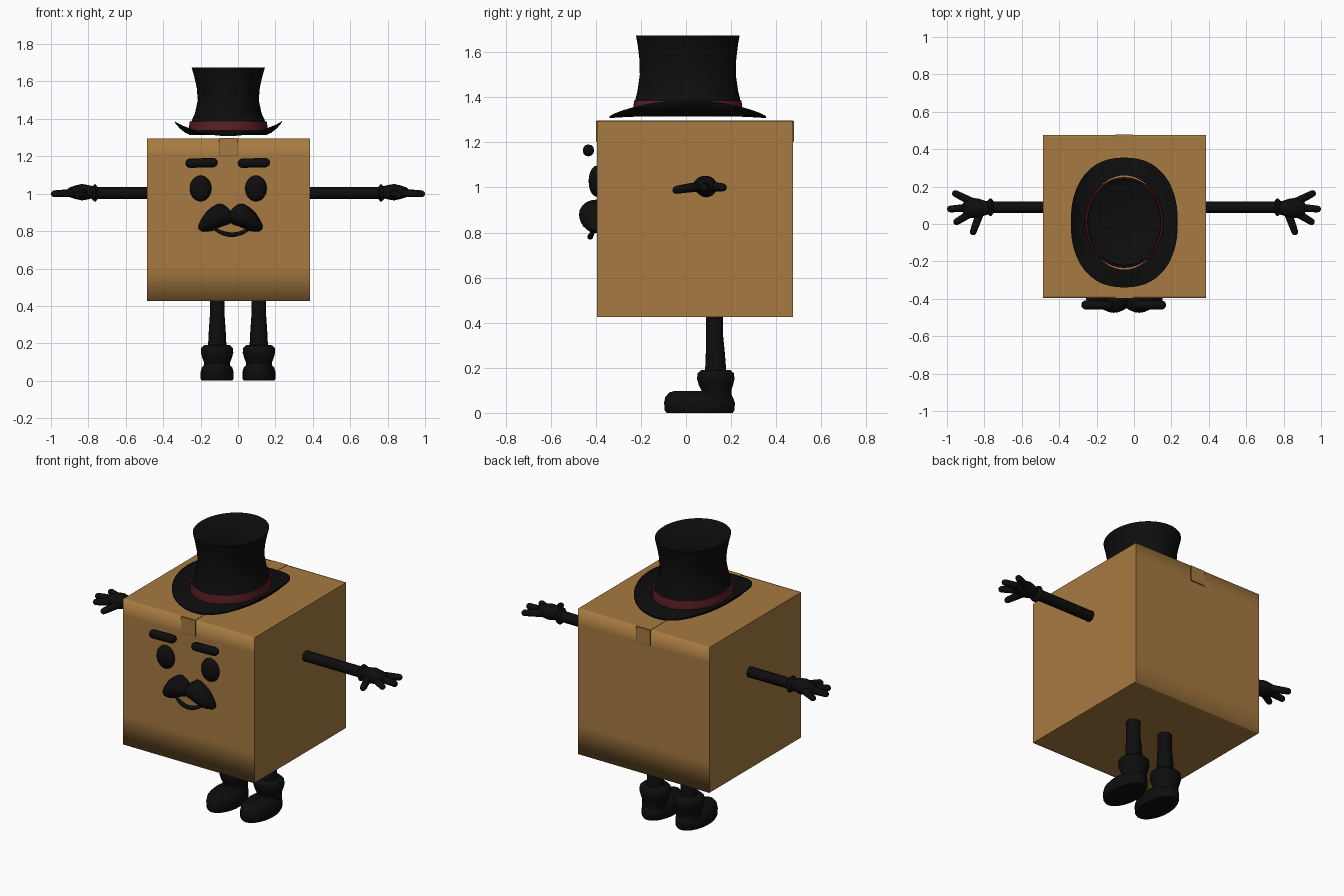
import bpy, bmesh, math
from mathutils import Vector

cube = bpy.data.objects.get("Cube")
if cube:
    bpy.data.objects.remove(cube, do_unlink=True)


def material(name, rgb):
    m = bpy.data.materials.new(name)
    m.use_nodes = True
    m.diffuse_color = (*rgb, 1)
    bsdf = next(n for n in m.node_tree.nodes if n.type == 'BSDF_PRINCIPLED')
    bsdf.inputs["Base Color"].default_value = (*rgb, 1)
    bsdf.inputs["Roughness"].default_value = 0.8
    return m


CARD = material("cardboard", (0.38, 0.195, 0.052))
EDGE = material("dark cardboard", (0.12, 0.06, 0.02))
BLACK = material("soft black", (0.004, 0.004, 0.004))
RED = material("dark red ribbon", (0.1, 0.014, 0.016))


def finish(name, bm, mat, smooth=True):
    bmesh.ops.recalc_face_normals(bm, faces=bm.faces)
    me = bpy.data.meshes.new(name)
    bm.to_mesh(me)
    bm.free()
    me.materials.append(mat)
    ob = bpy.data.objects.new(name, me)
    bpy.context.collection.objects.link(ob)
    if smooth:
        bpy.ops.object.select_all(action='DESELECT')
        ob.select_set(True)
        bpy.context.view_layer.objects.active = ob
        bpy.ops.object.shade_smooth_by_angle(angle=math.radians(50))
    return ob


def bridge(bm, a, b):
    n = len(a)
    for i in range(n):
        bm.faces.new((a[i], a[(i + 1) % n], b[(i + 1) % n], b[i]))


def loft(name, rings, mat=BLACK, sides=20, caps=True):
    """Elliptic rings (x, y, z, radius_u, radius_v) joined along their path."""
    bm = bmesh.new()
    centres = [Vector(r[:3]) for r in rings]
    loops = []
    for i, (c, r) in enumerate(zip(centres, rings)):
        n = (centres[min(i + 1, len(rings) - 1)] - centres[max(i - 1, 0)]).normalized()
        u, v = Vector((1, 0, 0)), Vector((0, 1, 0))
        if abs(n.z) < 0.8:
            v = Vector((0, 0, 1))
            u = v.cross(n).normalized()
        loops.append([bm.verts.new(c + u * r[3] * math.cos(a) + v * r[4] * math.sin(a))
                      for a in (2 * math.pi * k / sides for k in range(sides))])
    for a, b in zip(loops, loops[1:]):
        bridge(bm, a, b)
    if caps:
        bm.faces.new(loops[0])
        bm.faces.new(loops[-1])
    return finish(name, bm, mat)


def rod(name, start, end, r0, r1, sides=12):
    """Round-ended straight rod."""
    a, b = Vector(start), Vector(end)
    d = (b - a).normalized()
    rings = [(*(a - d * r0 * math.sin(t)), r0 * math.cos(t), r0 * math.cos(t)) for t in (1.45, 1.0, 0.5, 0)]
    rings += [(*(b + d * r1 * math.sin(t)), r1 * math.cos(t), r1 * math.cos(t)) for t in (0, 0.5, 1.0, 1.45)]
    return loft(name, rings, sides=sides)


def ellipsoid(name, centre, radii):
    bm = bmesh.new()
    bmesh.ops.create_uvsphere(bm, u_segments=24, v_segments=14, radius=1)
    for v in bm.verts:
        v.co = Vector(c + p * r for c, p, r in zip(centre, v.co, radii))
    return finish(name, bm, BLACK)


def plate(name, lo, hi, mat):
    bm = bmesh.new()
    bmesh.ops.create_cube(bm, size=1)
    for v in bm.verts:
        v.co = Vector((a + b) / 2 + p * (b - a) for a, b, p in zip(lo, hi, v.co))
    return finish(name, bm, mat, smooth=False)


# Cardboard box: side profile with soft folds along front and back edges
X0, X1, Y0, Y1, Z0, Z1 = -0.487, 0.385, -0.395, 0.475, 0.425, 1.296
e = 0.012
profile = [(Y0, Z1), (Y0, 1.2), (Y0, 0.6), (Y0, Z0), (Y0 + e, Z0), (Y1 - e, Z0),
           (Y1, Z0), (Y1, 0.6), (Y1, 1.2), (Y1, Z1), (Y1 - e, Z1), (Y0 + e, Z1)]
bm = bmesh.new()
ends = [[bm.verts.new((x, y, z)) for y, z in profile] for x in (X0, X1)]
bridge(bm, *ends)
for f in bm.faces:
    f.smooth = True
for loop in ends:
    bm.faces.new(loop)
finish("cardboard_box", bm, CARD, smooth=False)

# Packing tape over the top with a tab folded down on front and back
CX = -0.052
plate("tape_top", (CX - 0.046, Y0, Z1), (CX + 0.046, Y1, Z1 + 0.002), CARD)
for side, y, out in (("front", Y0, -1), ("back", Y1, 1)):
    for part, grow, depth, mat in (("edge", 0.003, 0.002, EDGE), ("tab", 0, 0.004, CARD)):
        plate(f"tape_{side}_{part}", (CX - 0.046 - grow, min(y, y + out * depth), 1.205 - grow),
              (CX + 0.046 + grow, max(y, y + out * depth), Z1), mat)

# Top hat: crown, ribbon and curled brim
HX, HY = -0.052, 0.008
crown = [(1.375, 0.203, 0.236), (1.43, 0.178, 0.223), (1.5, 0.163, 0.213), (1.57, 0.169, 0.215),
         (1.63, 0.183, 0.222), (1.675, 0.196, 0.23), (1.668, 0.185, 0.22)]
loft("hat_crown", [(HX, HY, z, rx, ry) for z, rx, ry in crown], sides=40)
loft("hat_ribbon", [(HX, HY, z, rx, ry) for z, rx, ry in
                    ((1.315, 0.21, 0.242), (1.35, 0.211, 0.243), (1.385, 0.206, 0.238))], RED, 40)
bm = bmesh.new()
loops = []
steps = [0, 0.35, 0.7, 1]
for t, top in [(t, True) for t in steps] + [(t, False) for t in reversed(steps)]:
    ring = []
    for k in range(48):
        a = 2 * math.pi * k / 48
        c, s = math.cos(a), math.sin(a)
        q = (abs(c) ** 2.3 + abs(s) ** 2.3) ** (-1 / 2.3)
        z = 1.338 + 0.05 * c * c * t * t - 0.022 * s * s * t
        z -= 0 if top else 0.024 - 0.016 * t
        ring.append(bm.verts.new((HX + c * ((1 - t) * 0.2 + t * 0.286 * q),
                                  HY + s * ((1 - t) * 0.252 + t * 0.347 * q), z)))
    loops.append(ring)
for i, ring in enumerate(loops):
    bridge(bm, ring, loops[(i + 1) % len(loops)])
finish("hat_brim", bm, BLACK)

# Face: eyes, brows, moustache and smile
FX = -0.04
for side, s in (("left", 1), ("right", -1)):
    ellipsoid(f"{side}_eye", (-0.052 + s * 0.148, -0.395, 1.028), (0.058, 0.037, 0.069))
    x = -0.055 + s * 0.14
    rod(f"{side}_brow", (x - 0.062, -0.433, 1.163), (x + 0.062, -0.433, 1.166), 0.025, 0.025)
    whisker = [(-0.008, 0.872, 0.025, 0.045), (0.015, 0.88, 0.045, 0.06), (0.045, 0.886, 0.06, 0.072),
               (0.07, 0.88, 0.065, 0.075), (0.097, 0.866, 0.064, 0.07), (0.13, 0.85, 0.053, 0.055),
               (0.155, 0.832, 0.033, 0.035), (0.17, 0.823, 0.012, 0.015)]
    loft(f"{side}_moustache", [(FX + s * x, -0.4, z, ry, rz) for x, z, rz, ry in whisker])
smile = []
for k in range(13):
    t = k / 6 - 1
    r = 0.013 - 0.006 * t * t
    smile.append((-0.033 + 0.1 * t, -0.425 + 0.02 * t * t, 0.781 + 0.036 * t * t, r, r))
loft("smile", smile, sides=10)

# Arms, hands, legs and boots
AY, AZ = 0.09, 1.004
for side, s in (("left", 1), ("right", -1)):
    arm = [(0.37, 0.031, 0.031), (0.75, 0.031, 0.031), (0.762, 0.046, 0.048), (0.772, 0.046, 0.042),
           (0.785, 0.032, 0.03)]
    loft(f"{side}_arm", [(s * x, AY, AZ, ry, rz) for x, ry, rz in arm])
    palm = [(0.76, 0.03, 0.028), (0.8, 0.04, 0.038), (0.835, 0.052, 0.044), (0.87, 0.054, 0.036),
            (0.9, 0.045, 0.026), (0.915, 0.025, 0.014)]
    loft(f"{side}_palm", [(s * x, AY - 0.005, AZ + 0.004, ry, rz) for x, ry, rz in palm])
    fingers = {"upper": ((0.87, 0.12), (0.955, 0.163)), "middle": ((0.88, 0.088), (0.982, 0.08)),
               "lower": ((0.87, 0.06), (0.948, 0.012)), "thumb": ((0.825, 0.055), (0.86, -0.042))}
    for label, (a, b) in fingers.items():
        z = 0.99 if label == "thumb" else 1.0
        rod(f"{side}_{label}_finger", (s * a[0], a[1], AZ), (s * b[0], b[1], z), 0.022, 0.018)

    leg = [(0.44, 0.127, 0.04, 0.038), (0.34, 0.127, 0.04, 0.038), (0.27, 0.13, 0.045, 0.042),
           (0.17, 0.132, 0.05, 0.048)]
    loft(f"{side}_leg", [(s * 0.111, y, z, rx, ry) for z, y, rx, ry in reversed(leg)])
    cuff = [(0.06, 0.135, 0.07, 0.07), (0.1, 0.135, 0.07, 0.066), (0.12, 0.133, 0.078, 0.075),
            (0.15, 0.132, 0.087, 0.083), (0.175, 0.132, 0.085, 0.081), (0.19, 0.132, 0.068, 0.065)]
    loft(f"{side}_boot_cuff", [(s * 0.112, y, z, rx, ry) for z, y, rx, ry in cuff], sides=24)
    foot = [(0, 0.06, 0.082, 0.147), (0.012, 0.06, 0.088, 0.155), (0.045, 0.06, 0.088, 0.157),
            (0.07, 0.058, 0.082, 0.15), (0.09, 0.05, 0.064, 0.125), (0.098, 0.045, 0.04, 0.095)]
    loft(f"{side}_boot_foot", [(s * 0.112, y, z, rx, ry) for z, y, rx, ry in foot], sides=28)
